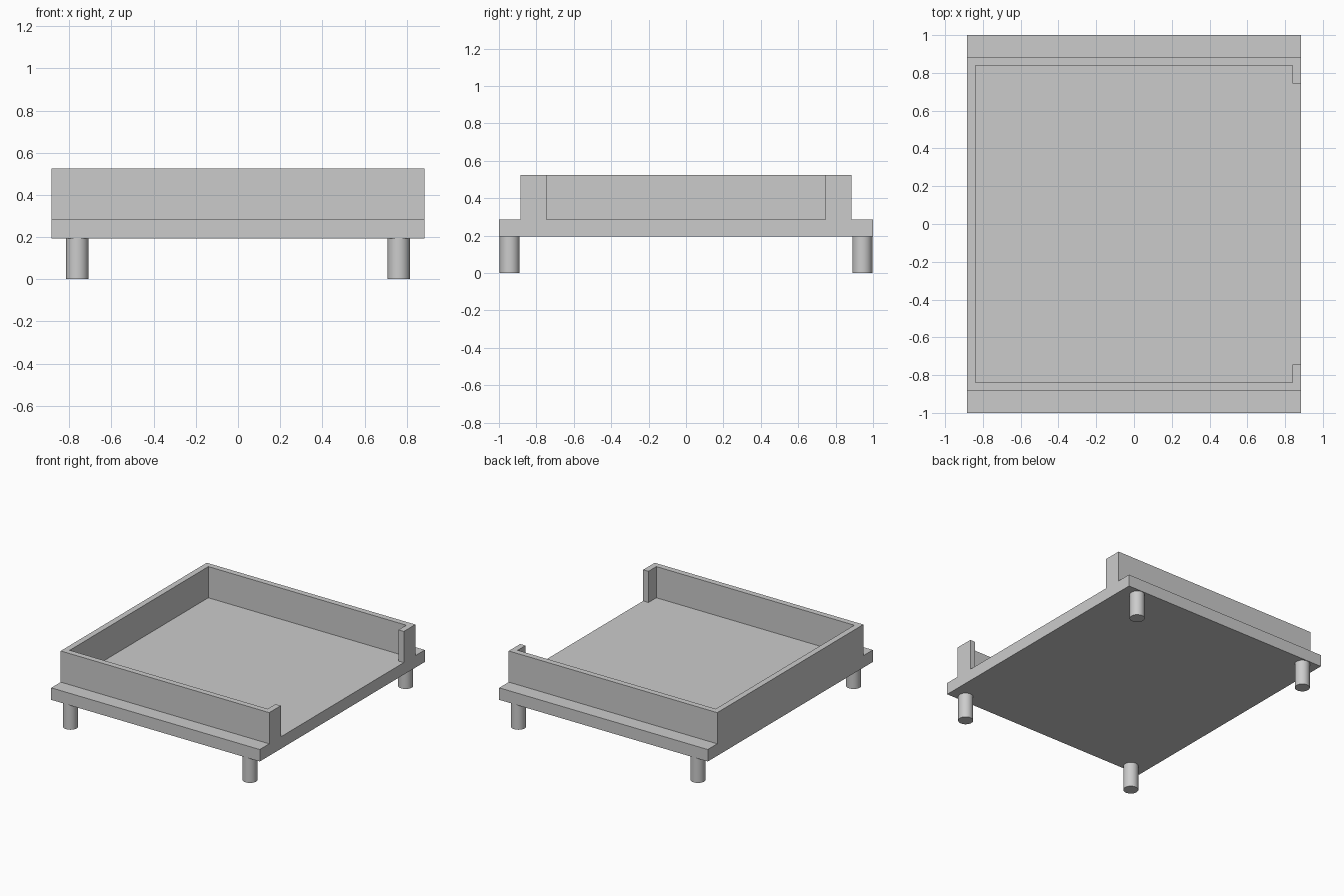
import bpy, bmesh

cube = bpy.data.objects.get("Cube")
if cube:
    bpy.data.objects.remove(cube, do_unlink=True)

# Single flat colour
grey = bpy.data.materials.new("light_grey")
grey.use_nodes = True
colour = (0.6, 0.6, 0.6, 1)
grey.diffuse_color = colour
grey.node_tree.nodes["Principled BSDF"].inputs["Base Color"].default_value = colour

HALF_X, HALF_Y = 0.885, 1.0
BASE_Z, DECK_Z, TOP_Z = 0.194, 0.286, 0.525
WALL_Y, INNER, LIP_Y = 0.885, 0.84, 0.745


def extrude_outline(name, outline, z0, z1):
    """Make a solid from a flat outline raised from z0 to z1."""
    bm = bmesh.new()
    face = bm.faces.new([bm.verts.new((x, y, z0)) for x, y in outline])
    raised = bmesh.ops.extrude_face_region(bm, geom=[face])["geom"]
    for v in raised:
        if isinstance(v, bmesh.types.BMVert):
            v.co.z = z1
    bmesh.ops.recalc_face_normals(bm, faces=bm.faces)
    mesh = bpy.data.meshes.new(name)
    bm.to_mesh(mesh)
    bm.free()
    mesh.materials.append(grey)
    obj = bpy.data.objects.new(name, mesh)
    bpy.context.collection.objects.link(obj)
    return obj


# Base slab
extrude_outline("base_slab", [(-HALF_X, -HALF_Y), (HALF_X, -HALF_Y),
                              (HALF_X, HALF_Y), (-HALF_X, HALF_Y)], BASE_Z, DECK_Z)

# Three-sided wall with a short return at each end of the opening
half = [(-HALF_X, WALL_Y), (HALF_X, WALL_Y), (HALF_X, LIP_Y),
        (INNER, LIP_Y), (INNER, INNER), (-INNER, INNER)]
outline = half + [(x, -y) for x, y in reversed(half)]
extrude_outline("surround_wall", outline, DECK_Z, TOP_Z)

# Round legs
for x, side in ((-0.762, "right"), (0.762, "left")):
    for y, end in ((-0.943, "front"), (0.943, "back")):
        bpy.ops.mesh.primitive_cylinder_add(vertices=32, radius=0.053, depth=BASE_Z,
                                            location=(x, y, BASE_Z / 2))
        leg = bpy.context.object
        leg.name = f"{end}_{side}_leg"
        leg.data.materials.append(grey)
        bpy.ops.object.shade_smooth_by_angle()
